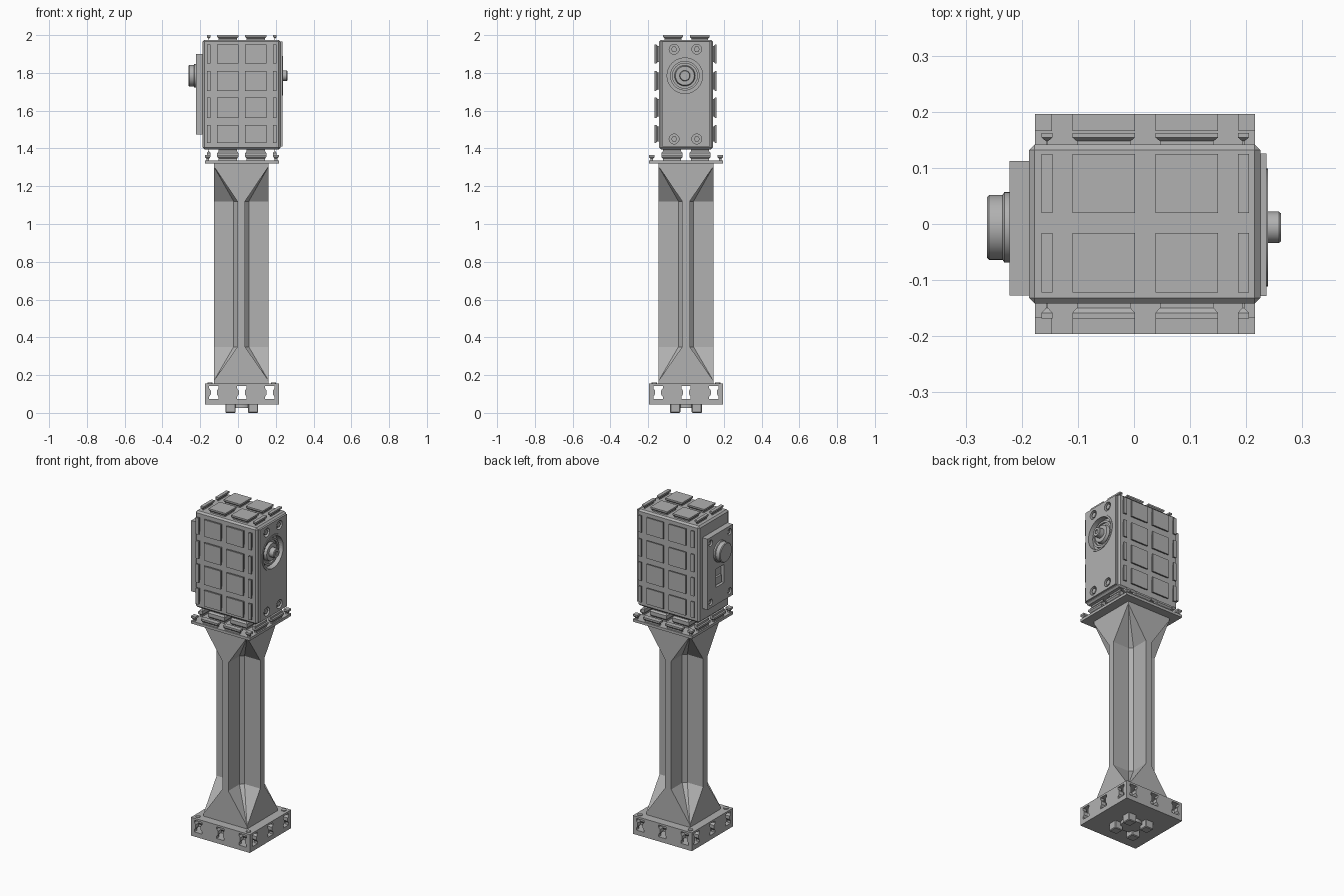
import bpy, bmesh, math
from mathutils import Vector

if "Cube" in bpy.data.objects:
    bpy.data.objects.remove(bpy.data.objects["Cube"], do_unlink=True)

CX = 0.02          # column axis
GREY = (0.44, 0.44, 0.44, 1)
mat = bpy.data.materials.new("plain grey")
mat.use_nodes = True
mat.diffuse_color = GREY
mat.node_tree.nodes["Principled BSDF"].inputs["Base Color"].default_value = GREY


def finish(name, bm, smooth=False):
    bmesh.ops.remove_doubles(bm, verts=bm.verts, dist=1e-5)
    bmesh.ops.recalc_face_normals(bm, faces=bm.faces)
    me = bpy.data.meshes.new(name)
    bm.to_mesh(me)
    bm.free()
    me.materials.append(mat)
    ob = bpy.data.objects.new(name, me)
    bpy.context.collection.objects.link(ob)
    bpy.ops.object.select_all(action="DESELECT")
    ob.select_set(True)
    bpy.context.view_layer.objects.active = ob
    if smooth:
        bpy.ops.object.shade_smooth_by_angle(angle=math.radians(35))
    return ob


def loft(bm, rings):
    """Skin a list of equal-length point rings and cap both ends."""
    vs = [[bm.verts.new(p) for p in r] for r in rings]
    n = len(vs[0])
    for a, b in zip(vs, vs[1:]):
        for i in range(n):
            j = (i + 1) % n
            bm.faces.new((a[i], a[j], b[j], b[i]))
    bm.faces.new(vs[0])
    bm.faces.new(vs[-1])


def place(axis, u, v, n):
    return {"x": Vector((n, u, v)), "y": Vector((u, n, v)), "z": Vector((u, v, n))}[axis]


def rect(axis, u0, u1, v0, v1, n):
    return [place(axis, u, v, n) for u, v in ((u0, v0), (u1, v0), (u1, v1), (u0, v1))]


def box(name, x, y, z, bevel=0):
    bm = bmesh.new()
    loft(bm, [rect("z", *x, *y, h) for h in z])
    if bevel:
        bmesh.ops.bevel(bm, geom=bm.edges[:], offset=bevel, segments=1, affect="EDGES")
    return finish(name, bm)


def lathe(bm, axis, u, v, profile, sides=40):
    """Round part: profile is a list of (position along axis, radius)."""
    loft(bm, [[place(axis, u + r * math.cos(t), v + r * math.sin(t), n)
               for t in (math.tau * i / sides for i in range(sides))] for n, r in profile])


def round_part(name, axis, u, v, profile, sides=40):
    bm = bmesh.new()
    lathe(bm, axis, u, v, profile, sides)
    return finish(name, bm, True)


def cut(ob, fill):
    """Subtract the solid drawn by fill(bm) from an object."""
    bm = bmesh.new()
    fill(bm)
    cutter = finish("cutter", bm)
    cutter.hide_render = True
    bpy.context.view_layer.objects.active = ob
    mod = ob.modifiers.new("cut", "BOOLEAN")
    mod.object, mod.solver = cutter, "EXACT"
    bpy.ops.object.modifier_apply(modifier=mod.name)
    bpy.data.objects.remove(cutter, do_unlink=True)


def pads(name, axis, us, vs, n0, n1, inset=0.008):
    """Grid of dovetail blocks, undercut where they meet the body."""
    bm = bmesh.new()
    for u0, u1 in us:
        for v0, v1 in vs:
            loft(bm, [rect(axis, u0 + d, u1 - d, v0 + d, v1 - d, n0 + (n1 - n0) * t)
                      for t, d in ((0, inset), (0.35, inset), (0.65, 0), (1, 0))])
    return finish(name, bm)


# Base block with hourglass slots running through both ways
base = box("base_block", (CX - 0.196, CX + 0.196), (-0.196, 0.196), (0.045, 0.155))
half = [(0.025, -0.035), (0.025, -0.022), (0.016, -0.01), (0.016, 0.01), (0.025, 0.022), (0.025, 0.035)]
hourglass = half + [(-a, b) for a, b in reversed(half)]
for off in (-0.148, 0, 0.148):
    for axis, mid in (("x", off), ("y", CX + off)):
        cut(base, lambda bm: loft(bm, [[place(axis, mid + a, 0.108 + b, n) for a, b in hourglass]
                                       for n in (-0.3, 0.3)]))

# Coupling teeth under the base
for i, (sx, sy) in enumerate(((-1, -1), (1, -1), (1, 1), (-1, 1))):
    x, y = CX + sx * 0.06, sy * 0.057
    box(f"coupling_tooth_{i}", (x - 0.027, x + 0.027), (y - 0.027, y + 0.027), (0, 0.05), 0.004)
    round_part(f"base_bolt_{i}", "z", CX + sx * 0.168, sy * 0.168, [(0.15, 0.014), (0.16, 0.014)], 16)
round_part("coupling_hub", "z", CX, 0, [(0.025, 0.06), (0.05, 0.06)])

# Cross-section column flaring to a square at both ends
W, T, C = 0.145, 0.02, 0.02


def section(z, square):
    pts = []
    for q in range(4):
        corner = [(W, W)] * 4 if square else [(W, T), (T + C, T), (T, T + C), (T, W)]
        for a, b in corner:
            for _ in range(q):
                a, b = -b, a
            pts.append(Vector((CX - 0.003 + a, b, z)))
    return pts


bm = bmesh.new()
loft(bm, [section(0.17, True), section(0.35, False), section(1.12, False), section(1.305, True)])
finish("column", bm)
for name, z in (("column_foot", (0.15, 0.17)), ("column_cap", (1.305, 1.325))):
    box(name, (CX - 0.003 - W, CX - 0.003 + W), (-W, W), z)

# Mounting plate with dovetail blocks
box("mount_plate", (CX - 0.196, CX + 0.196), (-0.196, 0.196), (1.32, 1.336))
core = [(-0.13, -0.018), (0.018, 0.13)]
wide = [(-0.196, -0.166)] + core + [(0.166, 0.196)]
shift = lambda spans: [(a + CX, b + CX) for a, b in spans]
pads("mount_blocks", "z", shift(wide), wide, 1.335, 1.365)

# Head body and its grids of dovetail blocks
head = box("head_body", (-0.187, 0.225), (-0.142, 0.142), (1.395, 1.975), 0.01)
edge = [(-0.185, -0.165)] + core + [(0.165, 0.185)]
cols = shift(edge)
rows = [(1.43, 1.525), (1.56, 1.67), (1.705, 1.81), (1.85, 1.95)]
side = [(-0.122, -0.016), (0.02, 0.125)]
pads("head_front_blocks", "y", cols, rows, -0.14, -0.168)
pads("head_back_blocks", "y", cols, rows, 0.14, 0.162)
pads("head_top_blocks", "z", cols, side, 1.973, 2.0)
pads("head_bottom_blocks", "z", cols, core, 1.397, 1.365)

# Left cover with a round well and recessed hexagon bolts
cover = box("left_cover", (0.2, 0.236), (-0.128, 0.126), (1.41, 1.965))
PY, PZ = -0.006, 1.785
bolts = [(y, z) for y in (-0.063, 0.057) for z in (1.45, 1.925)]
for ob in (head, cover):
    cut(ob, lambda bm: lathe(bm, "x", PY, PZ, [(0.204, 0.095), (0.26, 0.095)]))
    for y, z in bolts:
        cut(ob, lambda bm: lathe(bm, "x", y, z, [(0.216, 0.026), (0.26, 0.026)], 24))
for i, (y, z) in enumerate(bolts):
    round_part(f"left_bolt_{i}", "x", y, z, [(0.21, 0.016), (0.232, 0.016)], 6)
round_part("left_shaft", "x", PY, PZ, [(0.2, 0.078), (0.222, 0.078), (0.222, 0.066), (0.212, 0.066),
                                       (0.212, 0.055), (0.23, 0.05), (0.23, 0.028), (0.258, 0.028),
                                       (0.262, 0.025), (0.262, 0.012), (0.256, 0.012)])
bm = bmesh.new()
lathe(bm, "x", PY, PZ, [(0.23, 0.105), (0.239, 0.105), (0.239, 0.094), (0.23, 0.094), (0.23, 0.105)])
bmesh.ops.delete(bm, geom=[f for f in bm.faces if len(f.verts) > 4], context="FACES_ONLY")
finish("left_well_rim", bm, True)

# Right panel with window, screws and knob
panel = box("right_panel", (-0.222, -0.18), (-0.127, 0.112), (1.475, 1.9))
cut(panel, lambda bm: loft(bm, [rect("x", -0.045, 0.03, 1.58, 1.69, n) for n in (-0.3, -0.2)]))
box("window_slide", (-0.212, -0.195), (-0.035, 0.02), (1.585, 1.63))
for i, (y, z) in enumerate((y, z) for y in (-0.098, 0.083) for z in (1.51, 1.865)):
    cut(panel, lambda bm: lathe(bm, "x", y, z, [(-0.3, 0.018), (-0.21, 0.018)], 24))
    round_part(f"right_screw_{i}", "x", y, z, [(-0.218, 0.011), (-0.2, 0.011)], 6)
round_part("right_knob", "x", PY, PZ, [(-0.21, 0.063), (-0.231, 0.063), (-0.234, 0.058), (-0.258, 0.058),
                                       (-0.262, 0.054)])
